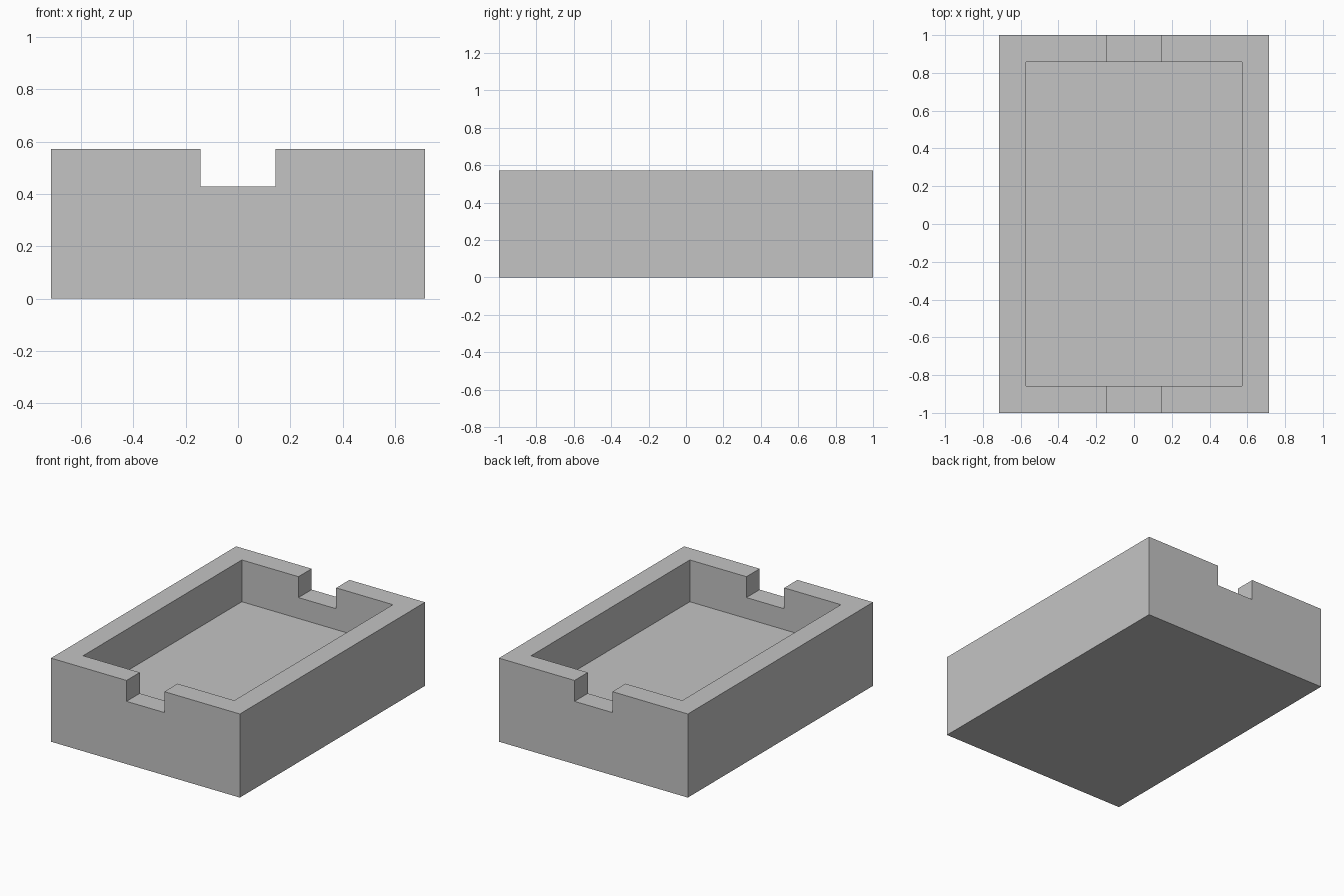
import bpy

default = bpy.data.objects.get("Cube")
if default:
    bpy.data.objects.remove(default, do_unlink=True)

UNIT = 2 / 14            # wall thickness; every size is a multiple of it
WIDTH, LENGTH, HEIGHT = 10 * UNIT, 14 * UNIT, 4 * UNIT
FLOOR, NOTCH_BASE = 2 * UNIT, 3 * UNIT


def box(name, width, length, bottom, top):
    """Add a centred box between two heights."""
    bpy.ops.mesh.primitive_cube_add(size=1, location=(0, 0, (bottom + top) / 2))
    obj = bpy.context.object
    obj.name = obj.data.name = name
    obj.scale = (width, length, top - bottom)
    bpy.ops.object.transform_apply(location=True, rotation=False, scale=True)
    return obj


def carve(target, cutter):
    """Subtract the cutter from the target, then discard it."""
    cutter.hide_render = True
    mod = target.modifiers.new(cutter.name, 'BOOLEAN')
    mod.operation = 'DIFFERENCE'
    mod.solver = 'EXACT'
    mod.object = cutter
    bpy.context.view_layer.objects.active = target
    bpy.ops.object.modifier_apply(modifier=mod.name)
    bpy.data.objects.remove(cutter, do_unlink=True)


# Solid block forming the tray
tray = box("open_tray", WIDTH, LENGTH, 0, HEIGHT)

# Recess with an even wall all round
carve(tray, box("recess_cutter", WIDTH - 2 * UNIT, LENGTH - 2 * UNIT, FLOOR, HEIGHT + UNIT))

# Matching notches through the front and back walls
carve(tray, box("notch_cutter", 2 * UNIT, LENGTH + UNIT, NOTCH_BASE, HEIGHT + UNIT))

# Single grey material
grey = bpy.data.materials.new("light_grey")
grey.use_nodes = True
colour = (0.55, 0.55, 0.55, 1)
grey.diffuse_color = colour
grey.node_tree.nodes["Principled BSDF"].inputs["Base Color"].default_value = colour
tray.data.materials.clear()
tray.data.materials.append(grey)
for face in tray.data.polygons:
    face.material_index = 0
    face.use_smooth = False
